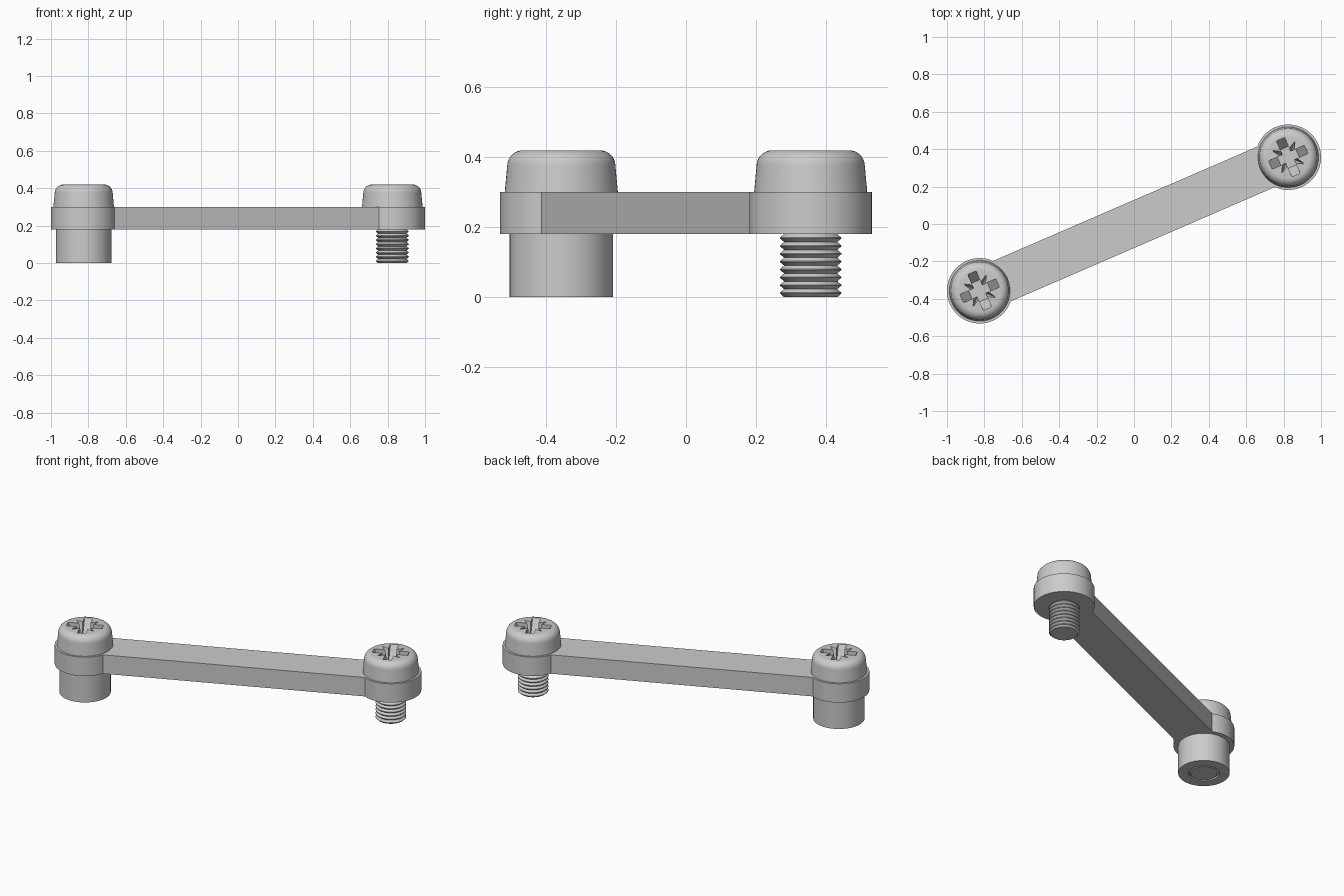
import bpy, bmesh
from math import sin, cos, pi, atan2, asin, radians, hypot
from mathutils import Vector

if "Cube" in bpy.data.objects:
    bpy.data.objects.remove(bpy.data.objects["Cube"])

PX, PY = 0.825, 0.357            # pivot centre
ANGLE = atan2(PY, PX)
BOSS_R, ARM_HALF = 0.175, 0.118
LOW, HIGH, TOP, FLOOR = 0.18, 0.30, 0.42, 0.335

steel = bpy.data.materials.new("grey steel")
steel.use_nodes = True
steel.diffuse_color = (0.6, 0.6, 0.6, 1)
steel.node_tree.nodes["Principled BSDF"].inputs["Base Color"].default_value = (0.6, 0.6, 0.6, 1)


def finish(name, bm, location=(0, 0, 0)):
    bmesh.ops.recalc_face_normals(bm, faces=bm.faces)
    mesh = bpy.data.meshes.new(name)
    bm.to_mesh(mesh)
    bm.free()
    mesh.materials.append(steel)
    obj = bpy.data.objects.new(name, mesh)
    obj.location = location
    obj.rotation_euler.z = ANGLE
    bpy.context.collection.objects.link(obj)
    return obj


def select(obj):
    bpy.ops.object.select_all(action='DESELECT')
    obj.select_set(True)
    bpy.context.view_layer.objects.active = obj


def smooth(obj, angle=30):
    select(obj)
    bpy.ops.object.shade_smooth_by_angle(angle=radians(angle))


def lathe(name, profile, location, steps=64, closed=False):
    """Revolve (radius, height) points about the vertical axis."""
    bm = bmesh.new()
    verts = [bm.verts.new((r, 0, z)) for r, z in profile]
    pairs = list(zip(verts, verts[1:]))
    if closed:
        pairs.append((verts[-1], verts[0]))
    edges = [bm.edges.new(p) for p in pairs]
    bmesh.ops.spin(bm, geom=verts + edges, cent=(0, 0, 0), axis=(0, 0, 1),
                   angle=2 * pi, steps=steps)
    bmesh.ops.remove_doubles(bm, verts=bm.verts, dist=1e-5)
    return finish(name, bm, location)


def loft(name, lower, upper, z0, z1, location=(0, 0, 0)):
    """Solid between two outlines with equal point counts."""
    bm = bmesh.new()
    a = [bm.verts.new((x, y, z0)) for x, y in lower]
    b = [bm.verts.new((x, y, z1)) for x, y in upper]
    bm.faces.new(a)
    bm.faces.new(b)
    n = len(a)
    for i in range(n):
        j = (i + 1) % n
        bm.faces.new((a[i], a[j], b[j], b[i]))
    return finish(name, bm, location)


def rectangle(hx, hy):
    return [(-hx, -hy), (hx, -hy), (hx, hy), (-hx, hy)]


def star(point, valley):
    return [((point if i % 2 else valley) * cos(i * pi / 4),
             (point if i % 2 else valley) * sin(i * pi / 4)) for i in range(8)]


# Link arm with a round boss at each end, one outline
half = hypot(PX, PY)
join = asin(ARM_HALF / BOSS_R)
outline = []
for side in (1, -1):
    for i in range(49):
        t = -(pi - join) + 2 * (pi - join) * i / 48
        outline.append((side * (half + BOSS_R * cos(t)), side * BOSS_R * sin(t)))
smooth(loft("link_arm", outline, outline, LOW, HIGH))


def screw(side, x, y):
    place = (x, y, 0)
    # Domed pan head
    profile = [(0, HIGH), (0.162, HIGH), (0.155, 0.375)]
    for i in range(1, 9):
        t = pi / 2 * i / 8
        profile.append((0.110 + 0.045 * cos(t), 0.375 + (TOP - 0.375) * sin(t)))
    profile.append((0, TOP))
    head = lathe(side + "_screw_head", profile, place)

    # Cross recess with sloped wing ends and four diagonal spikes
    over = TOP + 0.02
    grow = (over - FLOOR) / (TOP - FLOOR)
    reach = 0.054 + 0.051 * grow
    spike = 0.035 + 0.055 * grow
    w = 0.024
    cutters = [
        loft("wing_cutter", rectangle(0.054, w), rectangle(reach, w), FLOOR, over, place),
        loft("wing_cutter", rectangle(w, 0.054), rectangle(w, reach), FLOOR, over, place),
        loft("spike_cutter", star(0.035, 0.028), star(spike, 0.030), FLOOR, over, place)]
    for cutter in cutters:
        select(head)
        mod = head.modifiers.new("recess", 'BOOLEAN')
        mod.operation = 'DIFFERENCE'
        mod.solver = 'EXACT'
        mod.object = cutter
        bpy.ops.object.modifier_apply(modifier=mod.name)
        bpy.data.objects.remove(cutter)
    smooth(head)

    # Threaded shaft, ridged by rings
    ridges = 8
    pitch = LOW / ridges
    profile = [(0, 0), (0.077, 0)]
    for i in range(ridges):
        profile += [(0.088, (i + 0.45) * pitch), (0.088, (i + 0.55) * pitch),
                    (0.076, (i + 1) * pitch)]
    profile += [(0.076, LOW + 0.02), (0, LOW + 0.02)]
    smooth(lathe(side + "_threaded_shaft", profile, place))


screw("left", PX, PY)
screw("right", -PX, -PY)

# Spacer bush around the right shaft
smooth(lathe("spacer_bush", [(0.088, 0), (0.148, 0), (0.148, LOW), (0.088, LOW)],
             (-PX, -PY, 0), closed=True))
